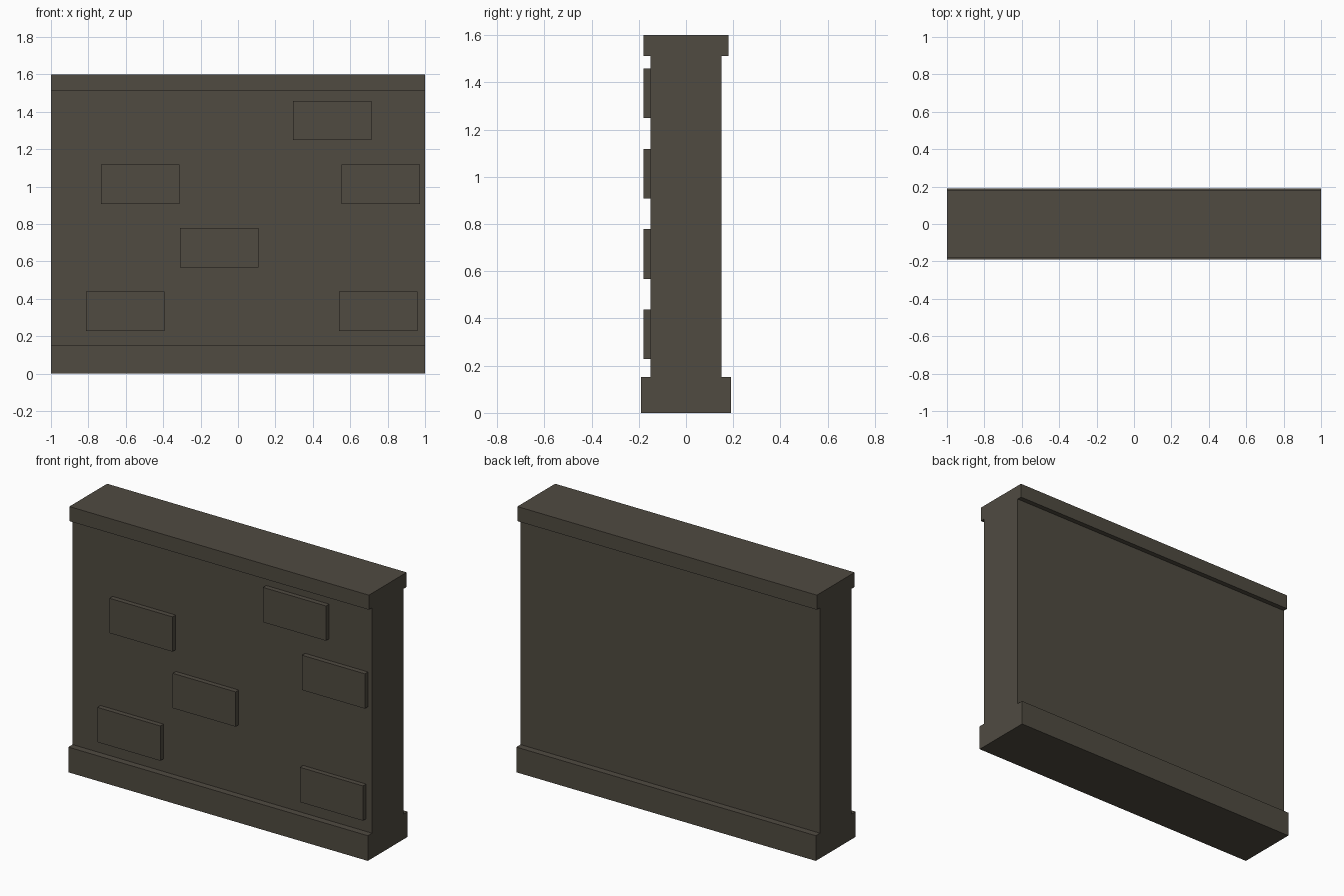
import bpy

default = bpy.data.objects.get("Cube")
if default:
    bpy.data.objects.remove(default, do_unlink=True)

stone = bpy.data.materials.new("dark_stone")
stone.use_nodes = True
colour = (0.08, 0.07, 0.053, 1)
stone.diffuse_color = colour
stone.node_tree.nodes["Principled BSDF"].inputs["Base Color"].default_value = colour


def block(name, low, high):
    """Axis-aligned box between two corners."""
    size = [b - a for a, b in zip(low, high)]
    centre = [(a + b) / 2 for a, b in zip(low, high)]
    bpy.ops.mesh.primitive_cube_add(size=1, location=centre)
    obj = bpy.context.object
    obj.name = name
    obj.scale = size
    bpy.ops.object.transform_apply(location=False, rotation=False, scale=True)
    obj.data.materials.append(stone)
    return obj


# Wall: stepped base, thinner core and overhanging cap
HALF, BASE_TOP, CAP_BOTTOM, TOP = 1.0, 0.152, 1.512, 1.6
for name, depth, z0, z1 in (
    ("wall_base", 0.19, 0, BASE_TOP),
    ("wall_core", 0.15, BASE_TOP, CAP_BOTTOM),
    ("wall_cap", 0.18, CAP_BOTTOM, TOP),
):
    block(name, (-HALF, -depth, z0), (HALF, depth, z1))

# Raised bricks scattered over the front, grouped by course
WIDTH, HEIGHT = 0.42, 0.21
courses = {0.333: (-0.603, 0.75), 0.673: (-0.10,), 1.013: (-0.522, 0.763), 1.353: (0.503,)}
for z, centres in courses.items():
    for x in centres:
        block("raised_brick",
              (x - WIDTH / 2, -0.18, z - HEIGHT / 2),
              (x + WIDTH / 2, -0.15, z + HEIGHT / 2))
